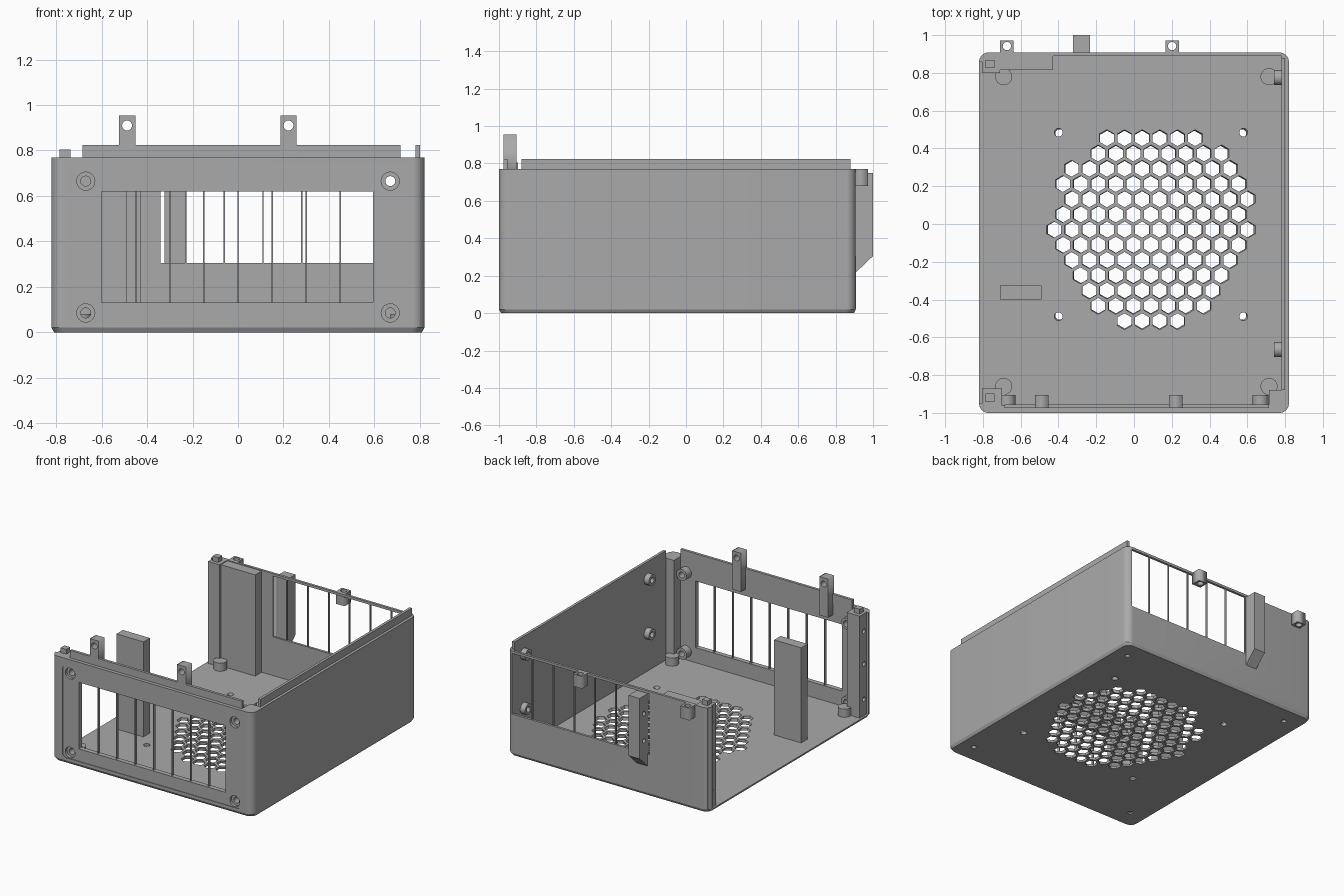
import bpy, bmesh
from math import pi, cos, sin, hypot
from mathutils import Matrix, Vector

old = bpy.data.objects.get("Cube")
if old:
    bpy.data.objects.remove(old, do_unlink=True)

grey = bpy.data.materials.new("grey_plastic")
grey.use_nodes = True
grey.diffuse_color = (0.4, 0.4, 0.4, 1)
grey.node_tree.nodes["Principled BSDF"].inputs["Base Color"].default_value = (0.4, 0.4, 0.4, 1)

W, FRONT, BACK, TOP, FLOOR = 0.82, -1.0, 0.908, 0.77, 0.02


def add(name, mesh):
    obj = bpy.data.objects.new(name, mesh)
    bpy.context.collection.objects.link(obj)
    mesh.materials.clear()
    mesh.materials.append(grey)
    return obj


def box(name, x, y, z):
    """Box from its three (low, high) ranges."""
    bm = bmesh.new()
    bmesh.ops.create_cube(bm, size=1)
    for v in bm.verts:
        v.co = [r[0] if c < 0 else r[1] for c, r in zip(v.co, (x, y, z))]
    mesh = bpy.data.meshes.new(name)
    bm.to_mesh(mesh)
    bm.free()
    return add(name, mesh)


def ring(x, y, r, n=24, start=0.0):
    return [(x + r * cos(start + 2 * pi * i / n), y + r * sin(start + 2 * pi * i / n)) for i in range(n)]


def rounded(x, y, r, steps=8):
    """Rounded rectangle, starting at the low-x, low-y corner."""
    pts = []
    for k, (cx, cy) in enumerate([(x[0] + r, y[0] + r), (x[1] - r, y[0] + r),
                                  (x[1] - r, y[1] - r), (x[0] + r, y[1] - r)]):
        for i in range(steps + 1):
            a = pi + (k + i / steps) * pi / 2
            pts.append((cx + r * cos(a), cy + r * sin(a)))
    return pts


TURN = {"z": Matrix(), "y": Matrix.Rotation(pi / 2, 4, "X"), "x": Matrix.Rotation(pi / 2, 4, "Y")}


def plate(name, loops, depth, centre, axis="z"):
    """Filled outline with holes, extruded along an axis."""
    curve = bpy.data.curves.new(name, "CURVE")
    curve.dimensions, curve.fill_mode, curve.extrude = "2D", "BOTH", depth / 2
    for pts in loops:
        sp = curve.splines.new("POLY")
        sp.points.add(len(pts) - 1)
        for p, (x, y) in zip(sp.points, pts):
            p.co = (x, y, 0, 1)
        sp.use_cyclic_u = True
    tmp = bpy.data.objects.new(name, curve)
    bpy.context.collection.objects.link(tmp)
    bpy.context.view_layer.update()
    mesh = bpy.data.meshes.new_from_object(tmp.evaluated_get(bpy.context.evaluated_depsgraph_get()))
    bpy.data.objects.remove(tmp, do_unlink=True)
    bm = bmesh.new()
    bm.from_mesh(mesh)
    bmesh.ops.remove_doubles(bm, verts=bm.verts, dist=1e-5)
    bmesh.ops.recalc_face_normals(bm, faces=bm.faces)
    bm.transform(Matrix.Translation(centre) @ TURN[axis])
    bm.to_mesh(mesh)
    bm.free()
    mesh.name = name
    return add(name, mesh)


def cut(obj, cutters):
    for c in cutters:
        mod = obj.modifiers.new("cut", "BOOLEAN")
        mod.operation, mod.solver, mod.object = "DIFFERENCE", "EXACT", c
    bpy.context.view_layer.update()
    mesh = bpy.data.meshes.new_from_object(obj.evaluated_get(bpy.context.evaluated_depsgraph_get()))
    obj.modifiers.clear()
    obj.data = mesh
    for c in cutters:
        bpy.data.objects.remove(c, do_unlink=True)


def smooth(obj):
    bpy.ops.object.select_all(action="DESELECT")
    obj.select_set(True)
    bpy.context.view_layer.objects.active = obj
    bpy.ops.object.shade_smooth_by_angle(angle=0.6)


# Floor with hexagonal fan grille, fan screw holes and foot holes
feet = [(x, y) for x in (-0.69, 0.715) for y in (-0.86, 0.78)]
loops = [rounded((-W, W), (FRONT, BACK), 0.05)]
loops += [ring(x, y, 0.022) for x in (-0.4, 0.58) for y in (-0.49, 0.485)]
loops += [ring(x, y, 0.018) for x, y in feet]
for row in range(-6, 7):
    for col in range(-7, 8):
        x = 0.09 + (col + (0.5 if row % 2 == 0 else 0)) * 0.0935
        y = -0.03 + row * 0.081
        if hypot(x - 0.095, y + 0.004) < 0.5325:
            loops.append(ring(x, y, 0.0435, 6, pi / 2))
floor = plate("floor", loops, FLOOR, (0, 0, FLOOR / 2))
for v in floor.data.vertices:  # chamfered underside
    if v.co.z < 0.001:
        v.co.x *= 0.987
        v.co.y *= 0.989

# Three-sided shell, open on its right
arc = rounded((-W, W), (FRONT, BACK), 0.05)
inner = [(-0.78, BACK - 0.05), (-0.78, 0.89), (0.78, 0.89), (0.78, -0.96), (-0.78, -0.96), (-0.78, -0.95)]
shell = plate("shell", [arc + inner], TOP - FLOOR, (0, 0, (TOP + FLOOR) / 2))
screws = [(x, z) for x in (-0.67, 0.67) for z in (0.085, 0.665)]
cutters = [
    plate("cutter", [rounded((-0.73, 0.73), (0.04, 0.715), 0.03)], 0.02, (0, FRONT - 0.005, 0), "y"),
    box("cutter", (-0.6, 0.595), (-1.1, -0.9), (0.13, 0.62)),
    box("cutter", (-0.34, 0.78), (0.85, 1.1), (0.305, 0.752)),
]
for x, z in screws:
    cutters.append(plate("cutter", [ring(x, z, 0.04)], 0.05, (0, FRONT, 0), "y"))
    cutters.append(plate("cutter", [ring(x, z, 0.022)], 0.2, (0, FRONT, 0), "y"))
cut(shell, cutters)

# Thin grille bars in both openings
for i in range(7):
    x = -0.45 + 0.15 * i
    box("front_bar", (x - 0.003, x + 0.003), (-0.985, -0.965), (0.13, 0.62))
for i in range(6):
    x = 0.62 - 0.17 * i
    box("rear_bar", (x - 0.003, x + 0.003), (0.892, 0.906), (0.305, 0.752))

# Raised lips along the top edge
box("front_lip", (-0.685, 0.715), (-0.975, -0.955), (TOP - 0.01, 0.825))
box("side_lip", (0.78, 0.80), (-0.88, 0.88), (TOP - 0.01, 0.825))

# Corner posts, pegs and their side screw holes
for name, x, y in [("front_post", (-0.805, -0.7), (-0.97, -0.87)),
                   ("rear_post", (-0.805, -0.71), (0.8, 0.895))]:
    post = box(name, x, y, (FLOOR, TOP))
    cy = sum(y) / 2
    cut(post, [plate("cutter", [ring(0, 0, 0.016, 16)], 0.1, (-0.8, cy, z), "x") for z in (0.14, 0.4, 0.64)])
    box("locating_peg", (-0.785, -0.738), (cy - 0.022, cy + 0.022), (TOP - 0.01, 0.805))
box("blind_post", (0.715, 0.8), (-0.97, -0.88), (FLOOR, TOP))

# Internal blocks
box("rear_block", (-0.71, -0.43), (0.815, 0.9), (FLOOR, 0.765))
box("inner_pillar", (-0.71, -0.49), (-0.4, -0.325), (FLOOR, 0.72))

# Floor bosses and hollow wall bosses
for x, y in feet:
    smooth(plate("floor_boss", [ring(x, y, 0.045, 32)], 0.06, (0, 0, FLOOR + 0.03)))
for x, z in screws:
    smooth(plate("front_boss", [ring(x, z, 0.042), ring(x, z, 0.022)], 0.06, (0, -0.935, 0), "y"))
for y in (-0.665, 0.775):
    for z in (0.3, 0.7):
        smooth(plate("side_boss", [ring(0, 0, 0.04), ring(0, 0, 0.02)], 0.045, (0.7625, y, z), "x"))

# Fixing tabs: upright at the front, level at the rear
for x in (-0.488, 0.222):
    hole = [(x - 0.036, 0.67), (x + 0.036, 0.67), (x + 0.036, 0.955), (x - 0.036, 0.955)]
    plate("front_tab", [hole, ring(x, 0.91, 0.022)], 0.07, (0, -0.94, 0), "y")
for x in (-0.673, 0.202):
    edge = [(x - 0.036, 0.9), (x + 0.036, 0.9), (x + 0.036, 0.972), (x - 0.036, 0.972)]
    plate("rear_tab", [edge, ring(x, 0.942, 0.022)], 0.09, (0, 0, 0.725))

# Rear cable cover with slanted foot
cover = box("rear_cover", (-0.323, -0.233), (0.9, 1.0), (0.21, 0.75))
for v in cover.data.vertices:
    if v.co.z < 0.3 and v.co.y > 0.95:
        v.co.z = 0.305
cut(cover, [plate("cutter", [ring(0, 0, 0.016, 16)], 0.05, (-0.323, 0.95, z), "x") for z in (0.42, 0.62)])

smooth(shell)
smooth(floor)
